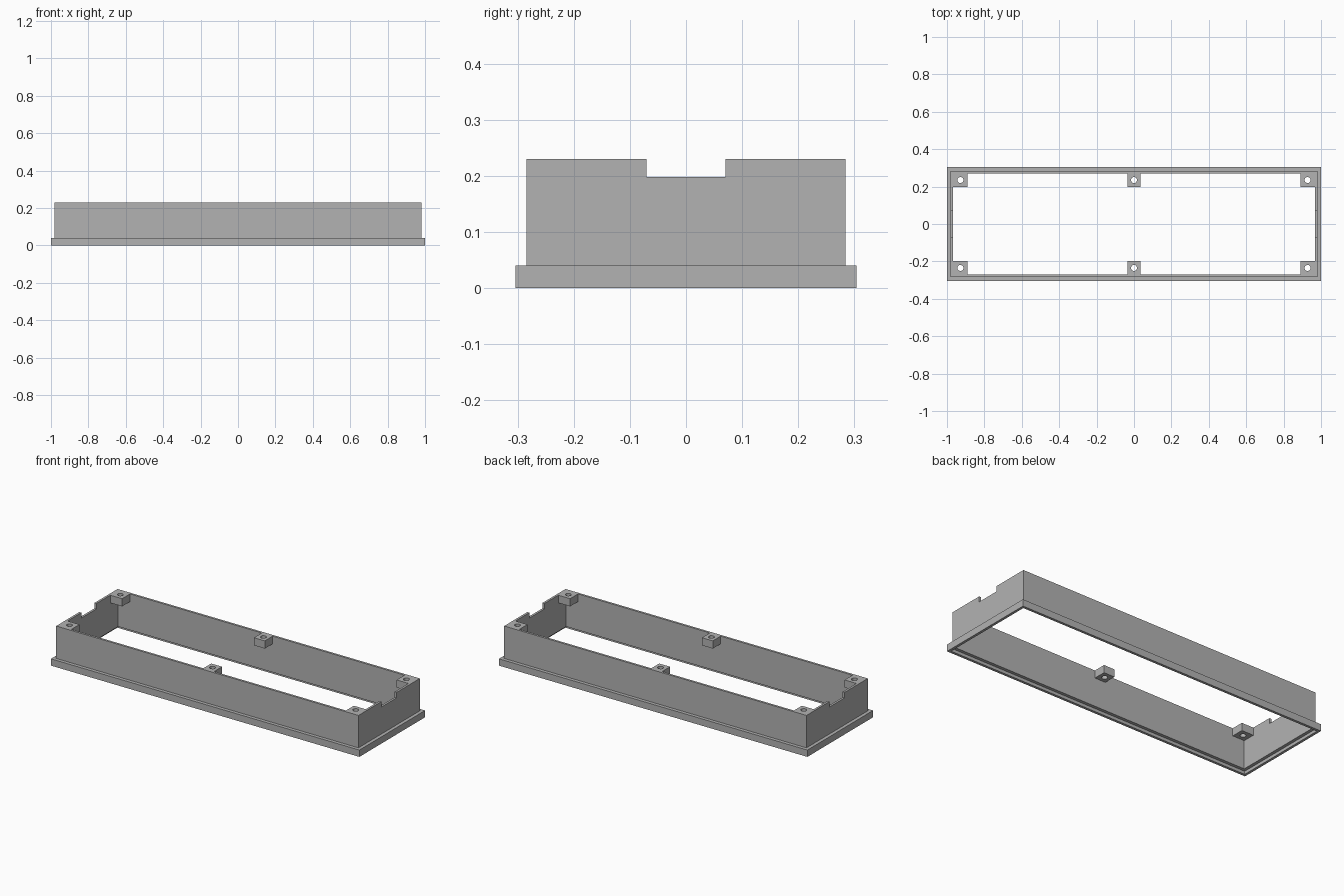
import bpy
import bmesh

HALF_X, HALF_Y, TOP = 1.0, 0.304, 0.23
INNER = 0.033      # inset of the inner wall face from the lip edge
BOSS_IN_X, BOSS_IN_Y = 0.89, 0.198
BOSS_H, HOLE_R = 0.045, 0.016

default = bpy.data.objects.get("Cube")
if default:
    bpy.data.objects.remove(default, do_unlink=True)

grey = bpy.data.materials.new("mid grey")
grey.use_nodes = True
colour = (0.45, 0.45, 0.45, 1)
grey.diffuse_color = colour
grey.node_tree.nodes["Principled BSDF"].inputs["Base Color"].default_value = colour


def finish(name, bm):
    bmesh.ops.recalc_face_normals(bm, faces=bm.faces)
    mesh = bpy.data.meshes.new(name)
    bm.to_mesh(mesh)
    bm.free()
    mesh.materials.append(grey)
    obj = bpy.data.objects.new(name, mesh)
    bpy.context.collection.objects.link(obj)
    return obj


def box(name, x0, x1, y0, y1, z0, z1):
    bm = bmesh.new()
    bmesh.ops.create_cube(bm, size=1)
    for v in bm.verts:
        v.co = (x1 if v.co.x > 0 else x0,
                y1 if v.co.y > 0 else y0,
                z1 if v.co.z > 0 else z0)
    return finish(name, bm)


def cut(obj, cutter):
    """Subtract the cutter, then discard it."""
    cutter.hide_render = True
    mod = obj.modifiers.new("cut", "BOOLEAN")
    mod.operation, mod.solver, mod.object = "DIFFERENCE", "EXACT", cutter
    bpy.context.view_layer.objects.active = obj
    bpy.ops.object.modifier_apply(modifier=mod.name)
    bpy.data.objects.remove(cutter, do_unlink=True)


# Frame: stepped section (inset, height) swept round a rectangle
section = [(0, 0), (0, 0.04), (0.02, 0.04), (0.02, TOP),
           (INNER, TOP), (INNER, 0.018), (0.015, 0.018), (0.015, 0)]
bm = bmesh.new()
corners = [(-1, -1), (1, -1), (1, 1), (-1, 1)]
rings = [[bm.verts.new((sx * (HALF_X - i), sy * (HALF_Y - i), z)) for sx, sy in corners]
         for i, z in section]
for k, ring in enumerate(rings):
    nxt = rings[(k + 1) % len(rings)]
    for c in range(4):
        d = (c + 1) % 4
        bm.faces.new((ring[c], ring[d], nxt[d], nxt[c]))
frame = finish("frame", bm)

# Notches in the end walls
cut(frame, box("notch_cutter", -1.2, 1.2, -0.07, 0.07, 0.198, 0.3))


# Screw bosses with through holes
def boss(name, x0, x1, y0, y1, hole_x, hole_y):
    obj = box(name, x0, x1, y0, y1, TOP - BOSS_H, TOP)
    bm = bmesh.new()
    bmesh.ops.create_cone(bm, cap_ends=True, segments=32, radius1=HOLE_R,
                          radius2=HOLE_R, depth=0.3)
    bmesh.ops.translate(bm, verts=bm.verts, vec=(hole_x, hole_y, TOP))
    cut(obj, finish("hole_cutter", bm))


wall_x, wall_y = HALF_X - INNER, HALF_Y - INNER
for side, sy in (("front", -1), ("back", 1)):
    y0, y1 = sorted((sy * BOSS_IN_Y, sy * wall_y))
    boss(side + "_middle_boss", -0.035, 0.035, y0, y1, 0, sy * 0.235)
    for end, sx in (("left", 1), ("right", -1)):
        x0, x1 = sorted((sx * BOSS_IN_X, sx * wall_x))
        boss(f"{side}_{end}_boss", x0, x1, y0, y1, sx * 0.928, sy * 0.235)
